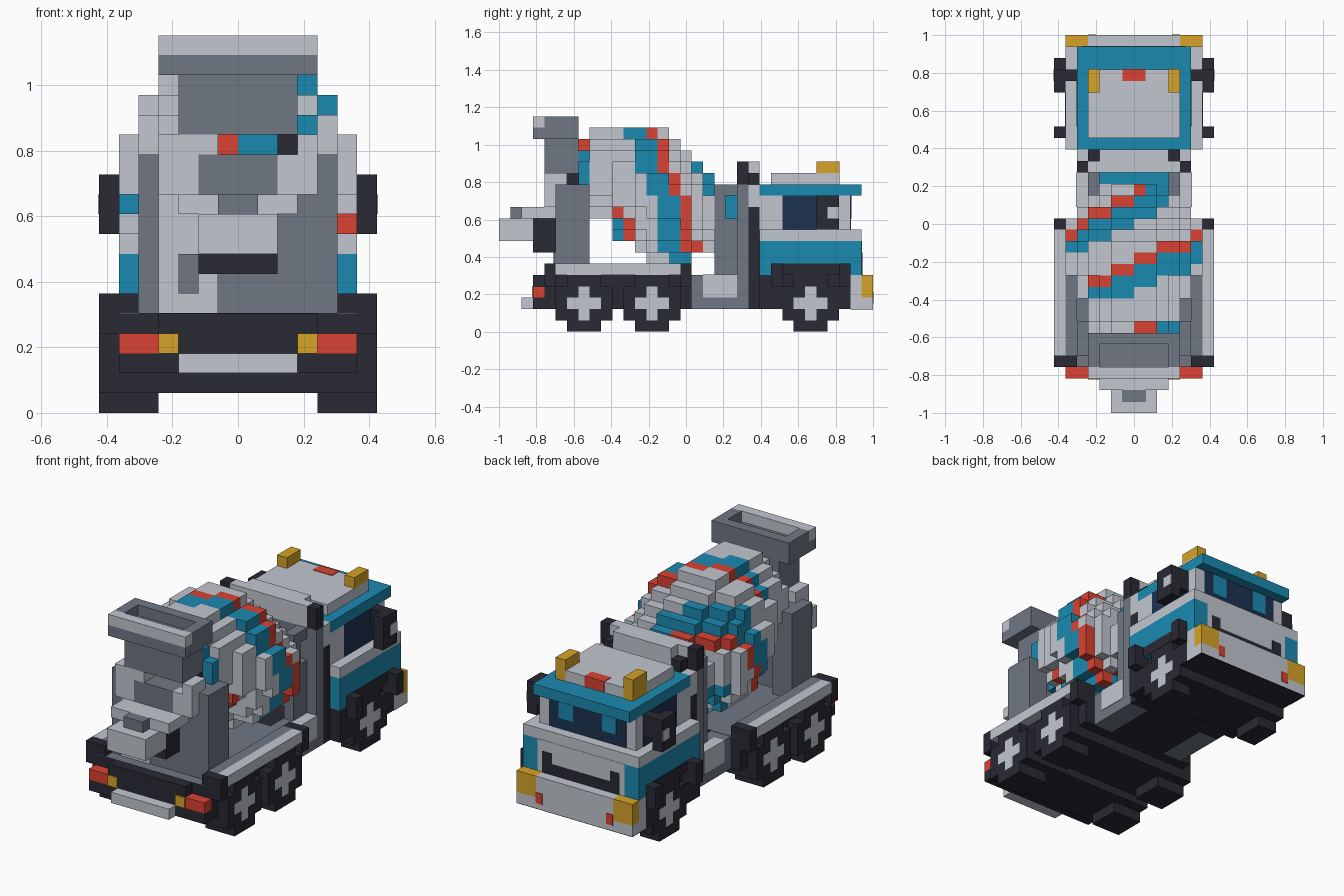
import bpy
import bmesh
from mathutils import Vector

if "Cube" in bpy.data.objects:
    bpy.data.objects.remove(bpy.data.objects["Cube"], do_unlink=True)

UNIT = 2 / 33          # one block; y runs from the rear (0) to the nose (33)
CENTRE = 16.5


def material(name, *rgb):
    lin = [((c / 255 + 0.055) / 1.055) ** 2.4 for c in rgb]
    mat = bpy.data.materials.new(name)
    mat.use_nodes = True
    mat.diffuse_color = (*lin, 1)
    mat.node_tree.nodes["Principled BSDF"].inputs["Base Color"].default_value = (*lin, 1)
    return mat


light = material("light grey", 194, 199, 207)
mid = material("mid grey", 112, 119, 132)
dark = material("charcoal", 41, 41, 52)
teal = material("teal", 26, 138, 176)
red = material("red", 218, 66, 50)
amber = material("amber", 214, 164, 40)
navy = material("navy glass", 28, 50, 80)


def finish(name, bm, mats):
    mesh = bpy.data.meshes.new(name)
    bmesh.ops.recalc_face_normals(bm, faces=bm.faces)
    bm.to_mesh(mesh)
    bm.free()
    for mat in mats:
        mesh.materials.append(mat)
    bpy.context.collection.objects.link(bpy.data.objects.new(name, mesh))


def block(name, mat, x, y, z, mirror=False):
    """Box in block units; a single x is a half width, a pair can be mirrored."""
    x = x if isinstance(x, tuple) else (-x, x)
    bm = bmesh.new()
    for lo, hi in [x] + ([(-x[1], -x[0])] if mirror else []):
        made = bmesh.ops.create_cube(bm, size=1)["verts"]
        for v in made:
            v.co = Vector((lo if v.co.x < 0 else hi,
                           y[v.co.y > 0] - CENTRE, z[v.co.z > 0])) * UNIT
    finish(name, bm, [mat])


def voxels(name, cells, mats):
    """Stepped solid from a dict of cell -> material slot, outer faces only."""
    bm = bmesh.new()
    verts = {}
    for cell, slot in cells.items():
        for axis in range(3):
            for side in (0, 1):
                near = list(cell)
                near[axis] += 2 * side - 1
                if tuple(near) in cells:
                    continue
                loop = []
                for a, b in ((0, 0), (1, 0), (1, 1), (0, 1)):
                    p = list(cell)
                    p[axis] += side
                    p[(axis + 1) % 3] += a
                    p[(axis + 2) % 3] += b
                    key = tuple(p)
                    if key not in verts:
                        verts[key] = bm.verts.new(Vector((p[0], p[1] - CENTRE, p[2])) * UNIT)
                    loop.append(verts[key])
                bm.faces.new(loop).material_index = slot
    finish(name, bm, mats)


# Wheels: stepped discs with a cross-shaped hub on the outside
def wheel(name, start, outer, sign):
    cells = {}
    for i in range(4, outer):
        for j in range(-2, 3):
            for k in range(-2, 3):
                if abs(j) + abs(k) < 4:
                    hub = i == outer - 1 and abs(j) + abs(k) < 2
                    cells[(i if sign > 0 else -i - 1, start + 2 + j, k + 2)] = int(hub)
    voxels(name, cells, [dark, light])


for side, sign in (("left", 1), ("right", -1)):
    wheel("rear_wheel_" + side, 5, 7, sign)
    wheel("middle_wheel_" + side, 11, 7, sign)
    wheel("front_wheel_" + side, 25, 6, sign)
for label, start in (("rear", 5), ("middle", 11), ("front", 25)):
    block(label + "_axle", dark, 4, (start, start + 5), (1, 2))

# Rear chassis, fenders and tail
block("rear_chassis", dark, 6, (4, 17), (2, 5))
block("tail_shelf", dark, 6, (3, 4), (2, 3))
block("tail_panel", dark, 4, (3, 4), (3, 5))
block("bed_floor", mid, 6, (4, 17), (5, 5.03))
block("fender_top", light, (6, 7), (5, 16), (5, 6), True)
block("fender_inner", mid, (5, 6), (5, 16), (5, 6), True)
for label, start in (("rear", 4), ("front", 16)):
    block("fender_end_" + label, dark, (5, 7), (start, start + 1), (4, 6), True)
block("tail_lamp", red, (4, 6), (3, 4), (3, 4), True)
block("tail_indicator", amber, (3, 4), (2.9, 3), (3, 4), True)
block("rear_bumper", light, 3, (2, 3), (2, 3))

# Middle chassis and side tanks
block("middle_chassis", dark, 3, (17, 22), (2, 5))
block("side_tank", mid, (3, 5), (17, 22), (2, 5), True)
block("tank_panel", light, (4, 5.05), (18, 21), (3, 5.05), True)

# Drum: stepped slices (bottom, top, half width)
slices = [(11, 17, 4), (10, 18, 4), (10, 18, 4), (8, 18, 5), (8, 18, 5), (7, 18, 6), (6, 18, 6),
          (6, 18, 6), (6, 17, 6), (6, 16, 6), (7, 15, 5), (7, 14, 4), (8, 13, 3)]


def stripe(i, j, k):
    """Drum colour slot: red and teal bands winding round the drum."""
    if j in (8, 9) or (j == 10 and i < -4):
        return 0
    shift = 0.45 * (i + 0.5)
    if i >= 0 and k < 11:
        shift = 5.67 - shift
    elif i >= 0:
        shift += 0.3 * max(0, 14 - k)
    else:
        shift -= 0.82 * max(0, 12.7 - k)
    if j == 7 and k < 14:
        shift += 0.9
    phase = (j - shift - 11.9) % 6
    return 2 if phase < 1 else 1 if phase > 3.98 else 0


drum = {}
for j, (low, high, half) in enumerate(slices, 7):
    centre, rise = (low + high) / 2, (high - low) / 2
    for i in range(-half, half):
        for k in range(low, high):
            dx, dz = i + 0.5, k + 0.5 - centre
            if (dx / half) ** 2 + (dz / rise) ** 2 <= 0.965:
                drop = stripe(i, j, k)
                drum[(i, j, k)] = drop
voxels("mixer_drum", drum, [light, teal, red])

# Front drum mount
block("mount_post", mid, (3, 4), (19, 21), (5, 10), True)
block("mount_arm", mid, (3, 4), (19, 20), (10, 13), True)
block("mount_cap", mid, (3, 4), (20, 21), (12, 13), True)
block("drum_cap", teal, 3, (20, 21), (7, 12))

# Rear drum frame
block("frame_side", mid, (3, 5), (5, 8), (5, 13), True)
block("frame_core", mid, 3, (5, 7), (5, 13))
block("frame_panel", light, (-4, -1), (4.9, 5), (5, 13))
block("frame_slot", mid, (-3, -2), (4.8, 4.9), (6, 8))
block("frame_post", light, (2, 4), (4, 5), (11, 13), True)
block("frame_post_top_left", light, (3, 4), (4, 6), (13, 14))
block("frame_post_top_right", light, (-4, -1), (4, 6), (13, 14))
block("frame_latch", dark, (2, 3), (6, 7), (13, 14))

# Hopper: neck and open tray
block("hopper_neck", mid, 3, (4, 7), (14, 17))
block("hopper_floor", mid, 4, (3, 7), (17, 18))
block("hopper_rear_rim", light, 4, (3, 4), (18, 19))
block("hopper_front_rim", mid, 4, (6, 7), (18, 19))
block("hopper_side_rim", mid, (3, 4), (4, 6), (18, 19), True)

# Discharge chute
block("chute_bracket", dark, 2, (3, 5), (7, 10))
block("chute_lip", light, 2, (0, 3), (8, 10))
block("chute_channel", mid, 1, (1, 2), (10, 11))
block("chute_shoulder", light, 3, (2, 5), (10, 11))
block("chute_throat", mid, 2, (4, 5), (11, 13))

# Cab rear wall, air box and exhausts
block("cab_back", mid, 5, (21, 22), (5, 13))
block("cab_back_base", dark, 5, (22, 23), (2, 11))
block("cab_back_upper", light, 5, (22, 23), (11, 13))
block("air_box", light, 3, (21, 23), (13, 15))
block("air_box_end", light, (3, 4), (21, 22), (13, 15), True)
block("exhaust", dark, (4, 5), (21, 22), (13, 15), True)
block("exhaust_elbow", dark, (3, 4), (22, 23), (13, 14), True)

# Cab body
block("cab_chassis", dark, 6, (23, 25), (2, 5))
block("cab_chassis_centre", dark, 5.5, (25, 30), (2, 5))
block("cab_chassis_front", dark, 6, (30, 31), (2, 5))
for label, start in (("rear", 24), ("front", 30)):
    block("arch_flare_" + label, dark, (6, 7), (start, start + 1), (4, 6), True)
block("arch_trim", dark, (6, 6.03), (25, 30), (5, 6), True)
block("cab_lower", teal, 6, (23, 32), (5, 8))
block("cab_sill", light, 6, (23, 32), (8, 9))
block("cab_upper", light, 5, (23, 31), (9, 12))
block("roof_frame", teal, 5, (23, 32), (12, 13))
block("roof_panel", light, 4, (24, 30), (13, 14))
block("roof_beacon", amber, (3, 4), (28, 30.05), (13, 15), True)
block("roof_marker", red, 1, (29, 30.05), (13.05, 14.05))

# Glass
block("side_window", navy, (5, 5.04), (25, 30), (9, 12), True)
block("windscreen", navy, 4, (31, 31.05), (9, 12))
block("windscreen_tint", teal, (1.5, 3), (31.05, 31.1), (10, 12), True)

# Nose: front panel, grille, bumper and lamps
block("nose_panel", light, 4.5, (32, 32.03), (5, 8))
block("grille", dark, 4, (32.03, 32.06), (5, 6))
block("grille_corner", dark, (3, 4), (32.03, 32.06), (6, 7), True)
block("bumper_back", light, 6, (31, 32), (2, 5))
block("bumper_base", light, 6, (32, 33), (2, 3))
block("bumper_front", light, 4, (32, 33), (3, 5))
block("bumper_underside", dark, 6, (31, 33), (1.95, 2))
block("headlamp", amber, (4, 6), (32, 33), (3, 5), True)
block("bumper_marker", red, (3.3, 4), (33, 33.05), (2.5, 3.5), True)

# Mirrors
block("mirror", dark, (6, 7), (28, 30), (9, 12), True)
block("mirror_stalk", dark, (5, 6), (29, 30), (10, 12), True)
block("mirror_face", light, (7, 7.05), (29, 30), (10, 11), True)
